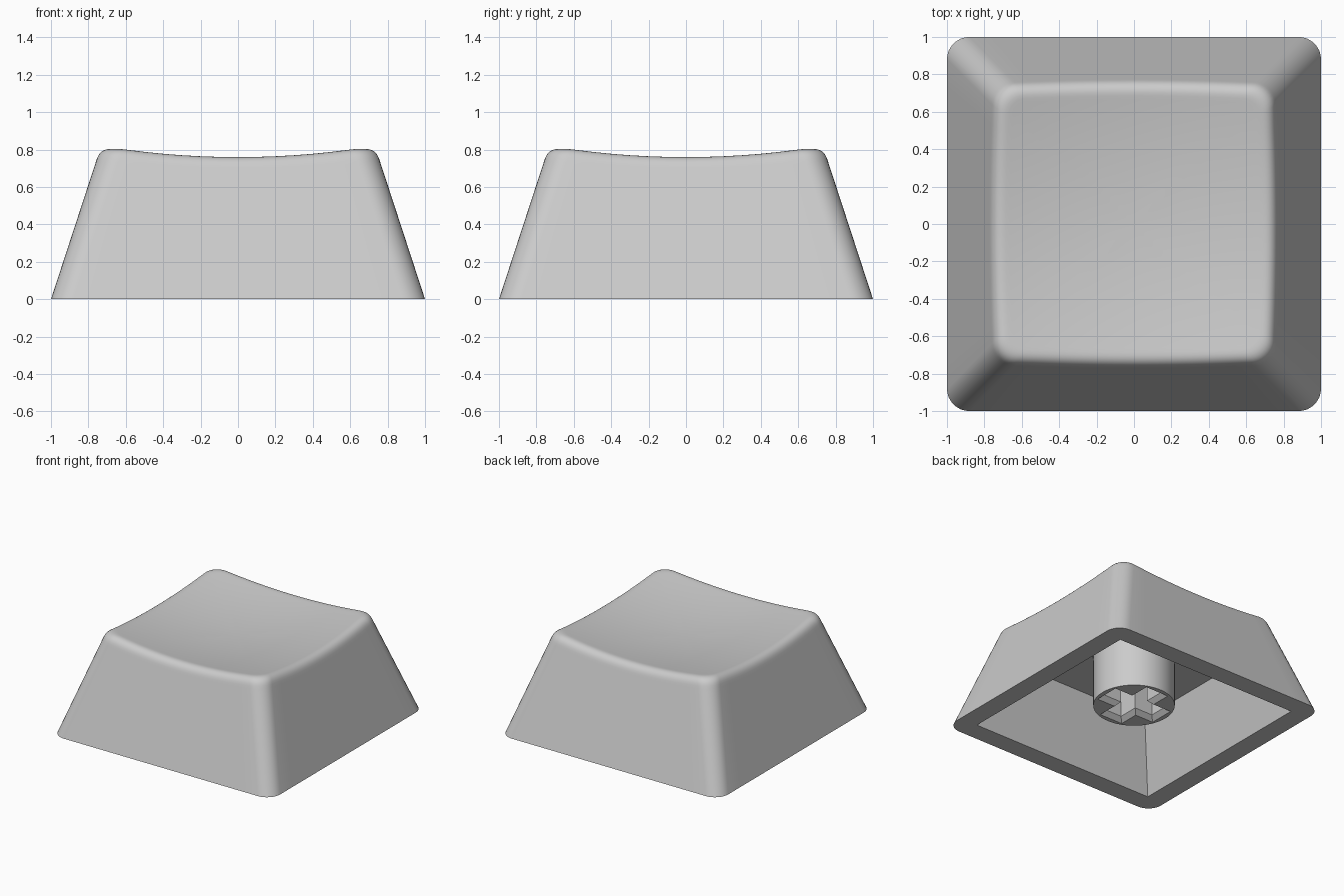
import bpy, bmesh, math

if "Cube" in bpy.data.objects:
    bpy.data.objects.remove(bpy.data.objects["Cube"])

# ---------- shared settings ----------
SLOPE = 0.327          # inward lean of the side walls
CORNER = 0.12          # vertical corner radius
RIM = 0.063            # size of the soft top edge
CEILING = 0.54         # height of the cavity roof
STEM_BOTTOM = 0.112

grey = bpy.data.materials.new("light grey plastic")
grey.diffuse_color = (0.6, 0.6, 0.6, 1)
grey.use_nodes = True
grey.node_tree.nodes["Principled BSDF"].inputs["Base Color"].default_value = grey.diffuse_color


def dish(x, y):
    """Height of the scooped top surface."""
    return 0.702 + 0.119 * (x * x + y * y)


def outline(h, r, arc=8, side=12):
    """Rounded square of half size h and corner radius r, counter-clockwise."""
    c = h - r
    quarter = [(c + r * math.cos(t), c + r * math.sin(t))
               for t in (math.pi / 2 * i / arc for i in range(arc + 1))]
    quarter += [(c - 2 * c * i / side, h) for i in range(1, side)]
    pts = []
    for _ in range(4):
        pts += quarter
        quarter = [(-y, x) for x, y in quarter]
    return pts


def flat(h, r, z):
    return [(x, y, z) for x, y in outline(h, r)]


def bridge(bm, a, b):
    """Quads between two closed loops of equal length."""
    for k in range(len(a)):
        n = (k + 1) % len(a)
        bm.faces.new((a[k], a[n], b[n], b[k]))


def finish(bm, name):
    bmesh.ops.remove_doubles(bm, verts=bm.verts, dist=1e-5)
    bmesh.ops.recalc_face_normals(bm, faces=bm.faces)
    me = bpy.data.meshes.new(name)
    bm.to_mesh(me)
    bm.free()
    ob = bpy.data.objects.new(name, me)
    bpy.context.collection.objects.link(ob)
    me.materials.append(grey)
    bpy.ops.object.select_all(action='DESELECT')
    ob.select_set(True)
    bpy.context.view_layer.objects.active = ob
    bpy.ops.object.shade_smooth_by_angle(angle=math.radians(30))
    return ob


# ---------- hollow cap: cavity, bottom lip, walls, soft rim, dish ----------
rings = [flat(0.84 - SLOPE * CEILING, 0, CEILING),
         flat(0.84, 0, 0),
         flat(1, CORNER, 0)]

# where the leaning wall would meet the dish
count = len(rings[0])
heights = [0.78] * count
for _ in range(6):
    heights = [dish(*outline(1 - SLOPE * z, CORNER)[k]) for k, z in enumerate(heights)]


def wall(drop):
    return [(*outline(1 - SLOPE * (z - drop), CORNER)[k], z - drop)
            for k, z in enumerate(heights)]


edge, low = wall(0), wall(RIM)
inner = []
for k, z in enumerate(heights):
    x, y = outline(1 - SLOPE * z - RIM, CORNER - 0.03)[k]
    inner.append((x, y, dish(x, y)))

rings.append(wall(RIM + 0.02))
for i in range(8):
    t = i / 7
    rings.append([tuple((1 - t) ** 2 * a + 2 * t * (1 - t) * b + t * t * c
                        for a, b, c in zip(p, q, s))
                  for p, q, s in zip(low, edge, inner)])
for s in (0.97, 0.8, 0.6, 0.4, 0.2):
    rings.append([(x * s, y * s, dish(x * s, y * s)) for x, y, _ in inner])

bm = bmesh.new()
loops = [[bm.verts.new(p) for p in ring] for ring in rings]
for a, b in zip(loops, loops[1:]):
    bridge(bm, a, b)
bm.faces.new(loops[0])
centre = bm.verts.new((0, 0, dish(0, 0)))
for k in range(count):
    bm.faces.new((loops[-1][k], loops[-1][(k + 1) % count], centre))
finish(bm, "key_cap_shell")

# ---------- mounting stem: round post with a chamfered cross socket ----------
R, TOP = 0.307, CEILING + 0.005


def cross(length, width):
    arm = [(length, -width), (length, width), (width, width)]
    pts = []
    for _ in range(4):
        pts += arm
        arm = [(-y, x) for x, y in arm]
    return pts


bm = bmesh.new()
circle = [(R * math.cos(math.tau * i / 64), R * math.sin(math.tau * i / 64))
          for i in range(64)]


def ring(pts, z):
    return [bm.verts.new((x, y, z)) for x, y in pts]


post = [ring(circle, z) for z in (STEM_BOTTOM, TOP)]
socket = [ring(cross(0.27, 0.105), STEM_BOTTOM),
          ring(cross(0.235, 0.07), STEM_BOTTOM + 0.035),
          ring(cross(0.235, 0.07), TOP)]
for loops in (post, socket):
    for a, b in zip(loops, loops[1:]):
        bridge(bm, a, b)
# flat ends between the round outside and the cross
for a, b in ((post[0], socket[0]), (post[1], socket[2])):
    rim = [bm.edges.get((lp[i - 1], lp[i])) for lp in (a, b) for i in range(len(lp))]
    bmesh.ops.triangle_fill(bm, edges=rim, use_beauty=True, use_dissolve=False)
finish(bm, "mounting_stem")
